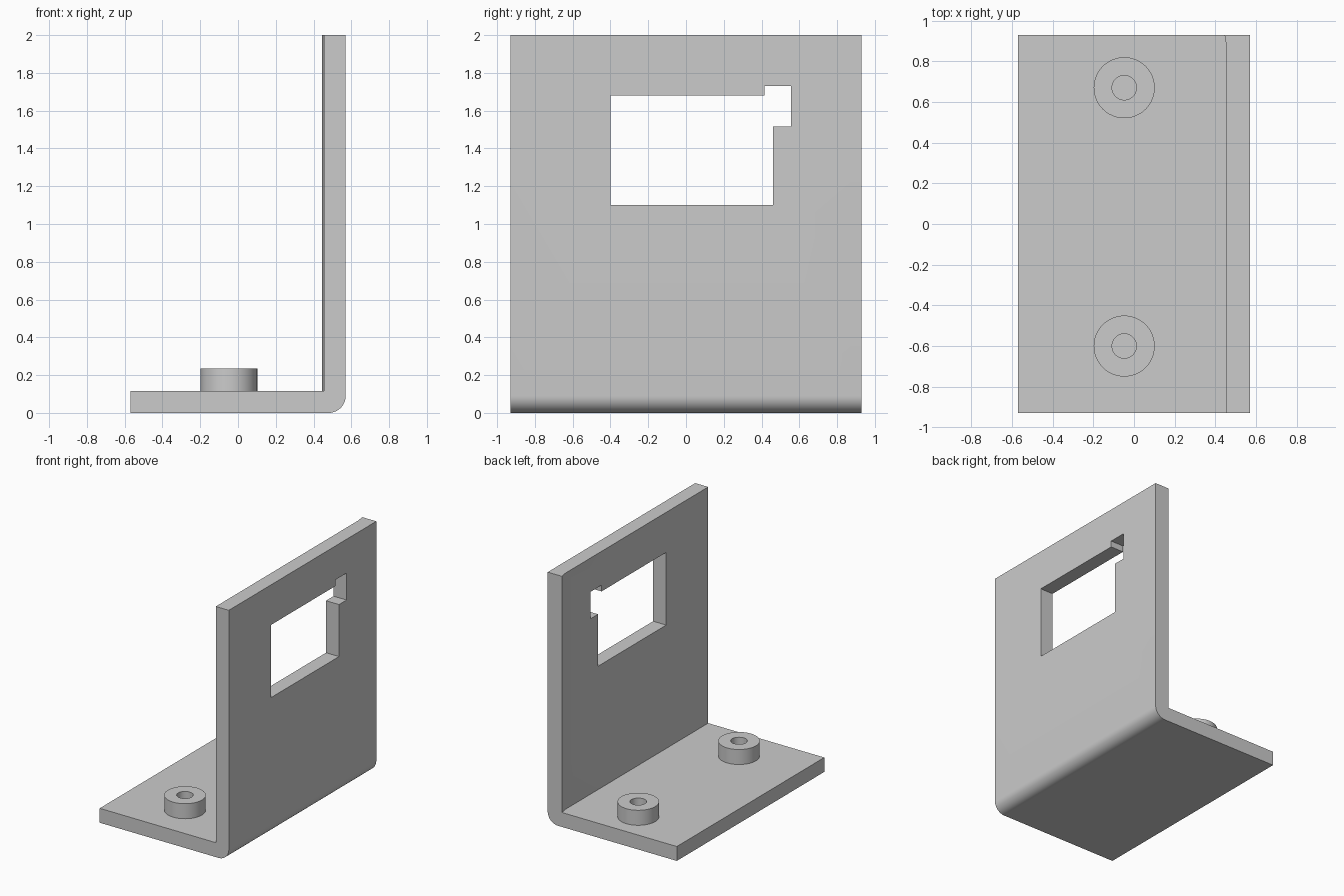
import bpy, bmesh, math
from mathutils import Vector

cube = bpy.data.objects.get("Cube")
if cube:
    bpy.data.objects.remove(cube, do_unlink=True)

grey = bpy.data.materials.new("plain_grey")
grey.use_nodes = True
colour = (0.6, 0.6, 0.6, 1)
grey.diffuse_color = colour
grey.node_tree.nodes["Principled BSDF"].inputs["Base Color"].default_value = colour

HALF_X, HALF_Y, HEIGHT = 0.57, 0.93, 2.0
FLOOR, WALL = 0.115, 0.455     # base plate top and inner wall face
BEND = 0.09                    # outer bend radius


def add_object(name, bm):
    bmesh.ops.recalc_face_normals(bm, faces=bm.faces)
    mesh = bpy.data.meshes.new(name)
    bm.to_mesh(mesh)
    bm.free()
    mesh.materials.append(grey)
    obj = bpy.data.objects.new(name, mesh)
    bpy.context.collection.objects.link(obj)
    return obj


def loft(name, sections, closed=False):
    """Skin a list of matching loops, capping both ends."""
    bm = bmesh.new()
    rings = [[bm.verts.new(p) for p in s] for s in sections]
    n = len(rings[0])
    for a, b in zip(rings, rings[1:]):
        for i in range(n):
            j = (i + 1) % n
            bm.faces.new((a[i], a[j], b[j], b[i]))
    bm.faces.new(rings[0])
    bm.faces.new(rings[-1])
    return add_object(name, bm)


def smooth(obj):
    bpy.ops.object.select_all(action="DESELECT")
    obj.select_set(True)
    bpy.context.view_layer.objects.active = obj
    bpy.ops.object.shade_smooth_by_angle(angle=math.radians(30))


# Angle bracket: L section with a rounded outer bend
def section(y, wall):
    pts = [(wall, HEIGHT), (wall, FLOOR), (-HALF_X, FLOOR), (-HALF_X, 0)]
    for i in range(13):
        a = math.pi / 2 * (i / 12 - 1)
        pts.append((HALF_X - BEND + BEND * math.cos(a), BEND + BEND * math.sin(a)))
    pts.append((HALF_X, HEIGHT))
    return [Vector((x, y, z)) for x, z in pts]


# The wall thickens a little at its back edge
bracket = loft("bracket", [section(-HALF_Y, WALL), section(0.87, WALL),
                           section(HALF_Y, WALL - 0.01)])

# Stepped window through the wall
outline = [(-0.4, 1.1), (0.46, 1.1), (0.46, 1.515), (0.555, 1.515),
           (0.555, 1.73), (0.415, 1.73), (0.415, 1.68), (-0.4, 1.68)]
cutter = loft("window_cutter", [[Vector((x, y, z)) for y, z in outline]
                                for x in (0.3, 0.7)])
cutter.hide_render = True
cut = bracket.modifiers.new("window", "BOOLEAN")
cut.operation, cut.solver, cut.object = "DIFFERENCE", "EXACT", cutter
bpy.ops.object.select_all(action="DESELECT")
bpy.context.view_layer.objects.active = bracket
bracket.select_set(True)
bpy.ops.object.modifier_apply(modifier=cut.name)
bpy.data.objects.remove(cutter, do_unlink=True)
smooth(bracket)


# Round bosses with a blind hole
def circle(x, y, r, z, n=48):
    return [Vector((x + r * math.cos(2 * math.pi * i / n),
                    y + r * math.sin(2 * math.pi * i / n), z)) for i in range(n)]


for name, y in (("front_boss", -0.6), ("back_boss", 0.67)):
    profile = [(0.15, FLOOR - 0.01), (0.15, 0.235), (0.06, 0.235), (0.06, FLOOR + 0.002)]
    boss = loft(name, [circle(-0.048, y, r, z) for r, z in profile])
    smooth(boss)
